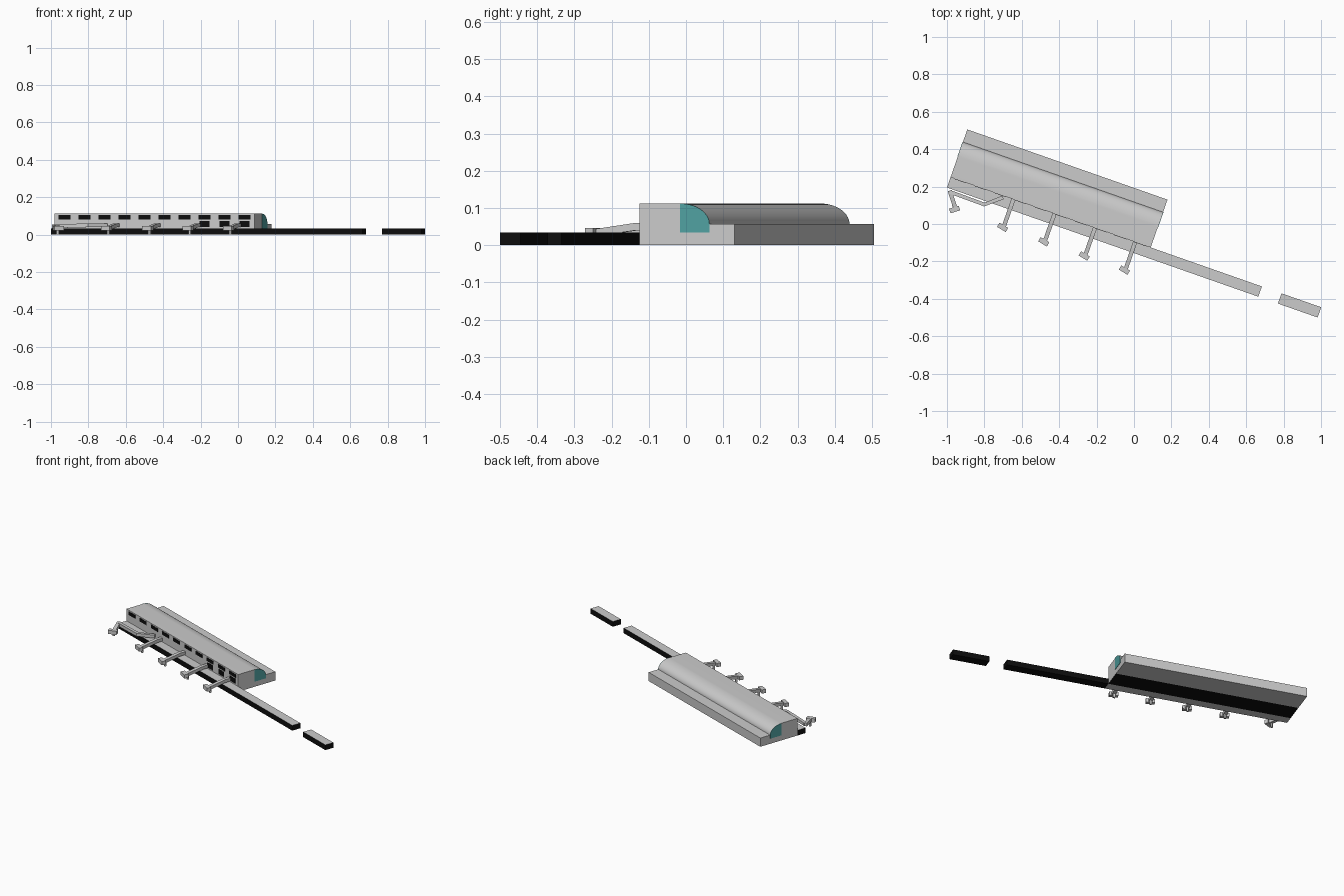
import bpy, bmesh, math
from mathutils import Matrix, Vector

if "Cube" in bpy.data.objects:
    bpy.data.objects.remove(bpy.data.objects["Cube"])

# Local frame: x runs along the terminal, y runs from airside to rear
ANG = math.atan2(-0.331, 0.944)
FRAME = Matrix.Translation((-1.0, 0.195, 0)) @ Matrix.Rotation(ANG, 4, 'Z')
L = 1.134


def mat(name, col):
    m = bpy.data.materials.new(name)
    m.diffuse_color = (*col, 1)
    m.use_nodes = True
    m.node_tree.nodes["Principled BSDF"].inputs["Base Color"].default_value = m.diffuse_color
    return m


GREY = mat("light grey", (0.6, 0.6, 0.6))
BLACK = mat("black glass", (0.004, 0.004, 0.004))
TEAL = mat("teal glass", (0.08, 0.36, 0.36))


def finish(name, bm, mats, rule=None, matrix=FRAME):
    bmesh.ops.recalc_face_normals(bm, faces=bm.faces)
    bm.normal_update()
    if rule:
        for f in bm.faces:
            f.material_index = rule(f)
    me = bpy.data.meshes.new(name)
    bm.to_mesh(me)
    bm.free()
    for m in mats:
        me.materials.append(m)
    ob = bpy.data.objects.new(name, me)
    ob.matrix_world = matrix
    bpy.context.collection.objects.link(ob)
    return ob


def box(name, lo, hi, mats, rule=None, matrix=FRAME):
    bm = bmesh.new()
    bmesh.ops.create_cube(bm, size=1)
    for v in bm.verts:
        v.co = [lo[i] + (v.co[i] + 0.5) * (hi[i] - lo[i]) for i in range(3)]
    return finish(name, bm, mats, rule, matrix)


def extrude_x(bm, profile, x0, x1):
    face = bm.faces.new([bm.verts.new((x0, y, z)) for y, z in profile])
    new = bmesh.ops.extrude_face_region(bm, geom=[face])["geom"]
    bmesh.ops.translate(bm, vec=(x1 - x0, 0, 0),
                        verts=[g for g in new if isinstance(g, bmesh.types.BMVert)])


def tunnel(name, pts, w, h, matrix=FRAME):
    """Box section swept along points that mark the top centre line."""
    bm = bmesh.new()
    pts = [Vector(p) for p in pts]
    rings = []
    for i, p in enumerate(pts):
        d = pts[min(i + 1, len(pts) - 1)] - pts[max(i - 1, 0)]
        s = Vector((-d.y, d.x, 0)).normalized() * w / 2
        dn = Vector((0, 0, -h))
        rings.append([bm.verts.new(c) for c in (p + s, p - s, p - s + dn, p + s + dn)])
    for a, b in zip(rings, rings[1:]):
        for k in range(4):
            bm.faces.new((a[k], a[(k + 1) % 4], b[(k + 1) % 4], b[k]))
    bm.faces.new(rings[0])
    bm.faces.new(rings[-1])
    return finish(name, bm, [GREY], None, matrix)


# Main hall: tall front, curved roof, low rear annex
arc = [(0.175 + 0.083 * math.sin(a), 0.057 + 0.055 * math.cos(a))
       for a in (math.pi / 2 * i / 14 for i in range(15))]
bm = bmesh.new()
extrude_x(bm, [(0.058, 0), (0.058, 0.112)] + arc + [(0.329, 0.057), (0.329, 0)], 0, L)
bmesh.ops.bisect_plane(bm, geom=bm.verts[:] + bm.edges[:] + bm.faces[:],
                       plane_co=(0, 0.185, 0), plane_no=(0, 1, 0))
hall = finish("terminal_hall", bm, [GREY, BLACK],
              lambda f: int(f.normal.z < -0.9 and f.calc_center_median().y < 0.185))
bpy.context.view_layer.objects.active = hall
hall.select_set(True)
bpy.ops.object.shade_smooth_by_angle(angle=math.radians(30))

# Teal glazing under the vault at both ends
for name, x0, x1 in (("end_window_right", L, L + 0.002), ("end_window_left", -0.002, 0)):
    bm = bmesh.new()
    extrude_x(bm, [(0.175, 0.034)] + arc + [(0.258, 0.034)], x0, x1)
    finish(name, bm, [TEAL])

# Airside windows
for k in range(10):
    c = L * (k + 0.5) / 10
    box("upper_window", (c - 0.034, 0.056, 0.082), (c + 0.034, 0.058, 0.104), [BLACK])
    if k >= 7:
        box("lower_window", (c - 0.028, 0.056, 0.042), (c + 0.028, 0.058, 0.074), [BLACK])

# Low concourse in front of the hall, and its outlying lengths
box("concourse", (0, 0, 0), (L, 0.058, 0.034), [GREY, BLACK],
    lambda f: int(abs(f.normal.z) < 0.5))
for name, a, b in (("pier", L, 1.764), ("outer_pier", 1.875, 2.1)):
    box(name, (a, 0, 0), (b, 0.058, 0.034), [GREY, BLACK], lambda f: int(f.normal.z < 0.5))


# Boarding bridges
def cab(matrix):
    box("bridge_cab", (-0.027, -0.026, 0.022), (0.027, 0, 0.046), [GREY], None, matrix)
    box("bridge_leg", (-0.006, 0.002, 0), (0.006, 0.014, 0.03), [GREY], None, matrix)


for x in (0.356, 0.589, 0.818, 1.046):
    tunnel("bridge_tunnel", [(x, 0.058, 0.06), (x, 0.02, 0.06), (x, -0.05, 0.05),
                             (x, -0.098, 0.043)], 0.022, 0.02)
    cab(FRAME @ Matrix.Translation((x - 0.002, -0.09, 0))
        @ Matrix.Rotation(math.radians(-12), 4, 'Z'))

# Bent bridge at the far end (world coordinates)
tunnel("bent_bridge", [(-0.70, 0.142, 0.06), (-0.80, 0.104, 0.06), (-0.985, 0.172, 0.055)],
       0.02, 0.02, Matrix.Identity(4))
tunnel("bent_bridge_arm", [(-0.985, 0.178, 0.055), (-0.955, 0.085, 0.044)],
       0.022, 0.02, Matrix.Identity(4))
cab(Matrix.Translation((-0.963, 0.09, 0)) @ Matrix.Rotation(math.radians(17), 4, 'Z'))
